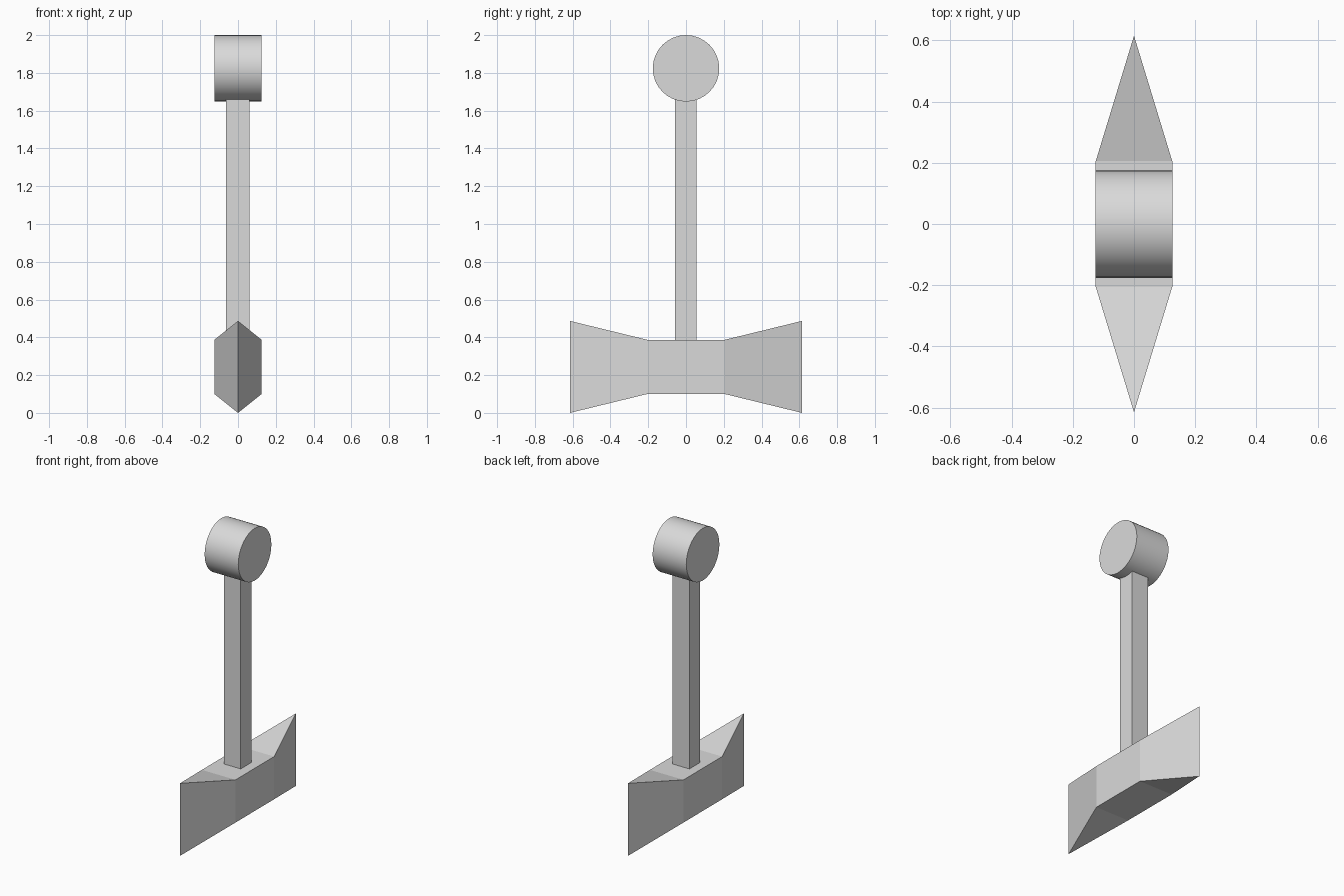
import bpy
import bmesh
import math
from mathutils import Matrix

cube = bpy.data.objects.get("Cube")
if cube:
    bpy.data.objects.remove(cube, do_unlink=True)

# Single grey material
grey = bpy.data.materials.new("light_grey")
grey.use_nodes = True
colour = (0.7, 0.7, 0.7, 1)
grey.diffuse_color = colour
grey.node_tree.nodes["Principled BSDF"].inputs["Base Color"].default_value = colour


def add_part(name, bm):
    bmesh.ops.recalc_face_normals(bm, faces=bm.faces)
    mesh = bpy.data.meshes.new(name)
    bm.to_mesh(mesh)
    bm.free()
    mesh.materials.append(grey)
    obj = bpy.data.objects.new(name, mesh)
    bpy.context.collection.objects.link(obj)
    return obj


def add_box(bm, size, centre):
    matrix = Matrix.Translation(centre) @ Matrix.Diagonal((*size, 1))
    return bmesh.ops.create_cube(bm, size=1, matrix=matrix)["verts"]


# Double-bitted head: a block whose ends extend into flared cutting edges
HALF_BLOCK, HALF_LENGTH = 0.205, 0.615
EDGE_LOW, EDGE_HIGH = 0.0, 0.487
bm = bmesh.new()
add_box(bm, (0.25, 2 * HALF_BLOCK, 0.287), (0, 0, 0.2435))
bm.faces.ensure_lookup_table()
ends = [f for f in bm.faces if abs(f.calc_center_median().y) > 0.1]
for end in ends:
    side = math.copysign(1, end.calc_center_median().y)
    result = bmesh.ops.extrude_discrete_faces(bm, faces=[end])
    tip = result["faces"][0]
    base = [v for v in bm.verts if abs(v.co.y - side * HALF_BLOCK) < 0.001
            and v not in tip.verts]
    bm.faces.remove(tip)
    for v in [v for v in bm.verts if not v.link_faces]:
        bm.verts.remove(v)
    # Join the four block corners to the two ends of the cutting edge
    corners = {(v.co.x > 0, v.co.z > 0.2): v for v in bm.verts
               if abs(v.co.y - side * HALF_BLOCK) < 0.001}
    low = bm.verts.new((0, side * HALF_LENGTH, EDGE_LOW))
    high = bm.verts.new((0, side * HALF_LENGTH, EDGE_HIGH))
    for right in (False, True):
        bm.faces.new((corners[right, False], corners[right, True], high, low))
    for top, point in ((False, low), (True, high)):
        bm.faces.new((corners[False, top], corners[True, top], point))
add_part("axe_head", bm)

# Square handle running from the head into the pommel
bm = bmesh.new()
add_box(bm, (0.125, 0.113, 1.36), (-0.002, -0.001, 1.02))
add_part("handle", bm)

# Round pommel lying across the handle
bm = bmesh.new()
bmesh.ops.create_cone(
    bm, cap_ends=True, segments=32, radius1=0.176, radius2=0.176, depth=0.25,
    matrix=Matrix.Translation((0, 0, 1.824)) @ Matrix.Rotation(math.pi / 2, 4, "Y"))
pommel = add_part("pommel", bm)
bpy.context.view_layer.objects.active = pommel
pommel.select_set(True)
bpy.ops.object.shade_smooth_by_angle(angle=math.radians(30))
